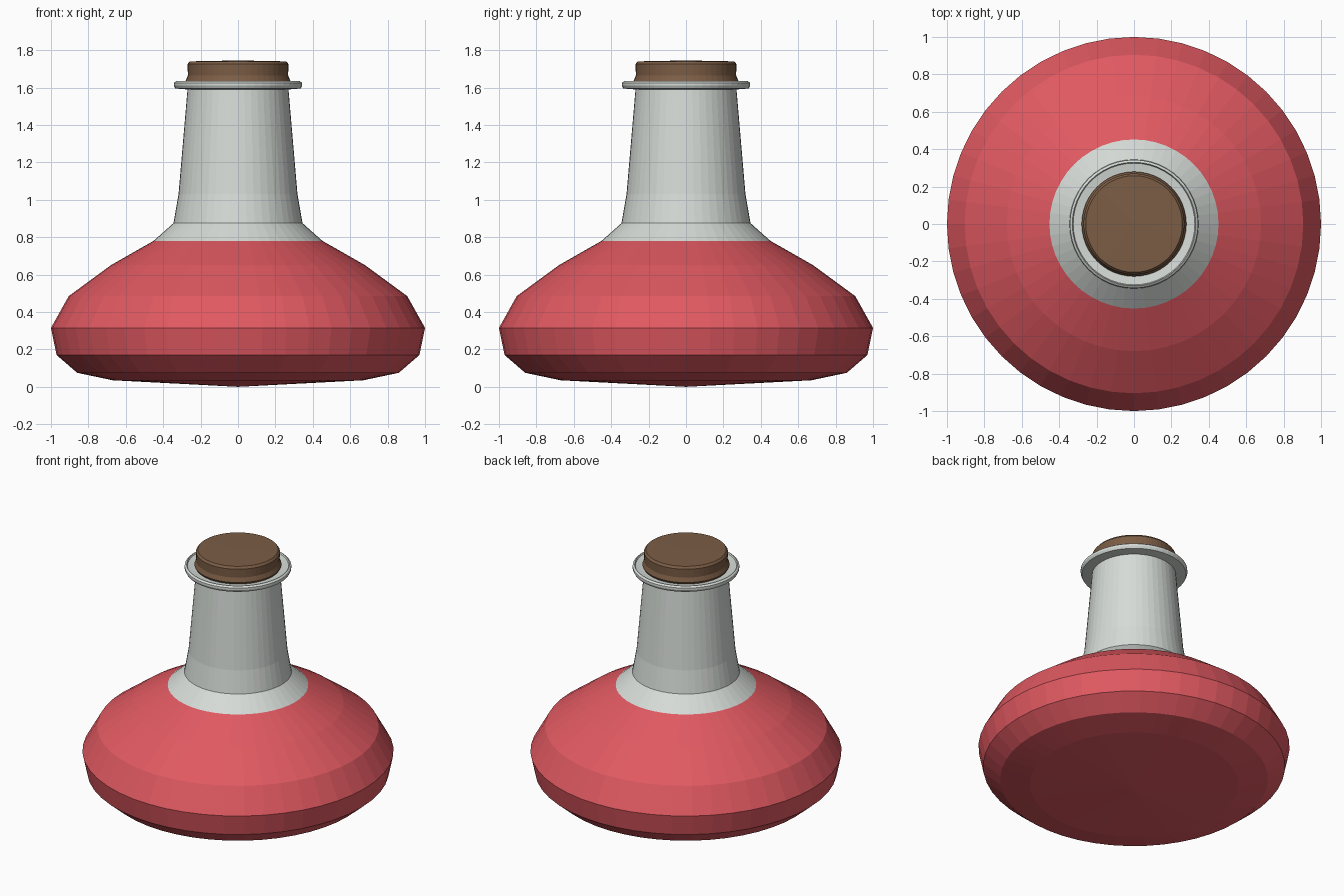
import bpy, bmesh
from math import cos, sin, tau

if "Cube" in bpy.data.objects:
    bpy.data.objects.remove(bpy.data.objects["Cube"])

SIDES = 48

def material(name, color):
    m = bpy.data.materials.new(name)
    m.diffuse_color = color
    m.use_nodes = True
    m.node_tree.nodes["Principled BSDF"].inputs["Base Color"].default_value = m.diffuse_color
    return m

def lathe(name, profile, mat=None):
    """Revolve (radius, z) points round z; radius 0 makes a pole."""
    bm = bmesh.new()
    rings = []
    for r, z in profile:
        n = 1 if r == 0 else SIDES
        rings.append([bm.verts.new((r * cos(tau * i / SIDES), r * sin(tau * i / SIDES), z))
                      for i in range(n)])
    for a, b in zip(rings, rings[1:]):
        for i in range(SIDES):
            j = (i + 1) % SIDES
            quad = [a[i % len(a)], a[j % len(a)], b[j % len(b)], b[i % len(b)]]
            bm.faces.new(list(dict.fromkeys(quad)))
    bmesh.ops.recalc_face_normals(bm, faces=bm.faces)
    mesh = bpy.data.meshes.new(name)
    bm.to_mesh(mesh)
    bm.free()
    ob = bpy.data.objects.new(name, mesh)
    bpy.context.collection.objects.link(ob)
    if mat:
        mesh.materials.append(mat)
    return ob

red = material("red_liquid", (0.75, 0.1, 0.12, 1))
brown = material("cork", (0.2, 0.11, 0.06, 1))
glass = material("pale_glass", (0.67, 0.71, 0.68, 1))

# Liquid-filled belly, closed at the liquid surface
lathe("liquid_belly", [(0, 0), (0.67, 0.035), (0.86, 0.075), (0.97, 0.17),
                       (1.0, 0.315), (0.905, 0.485), (0.68, 0.65),
                       (0.452, 0.78), (0, 0.78)], red)

# Glass shoulder, neck and flared lip
lathe("glass_neck", [(0.452, 0.78), (0.345, 0.875), (0.318, 1.03), (0.27, 1.59),
                     (0.335, 1.595), (0.343, 1.61), (0.343, 1.625), (0.33, 1.635),
                     (0.325, 1.625), (0.285, 1.62), (0.25, 1.62)], glass)

# Cork stopper
lathe("cork_stopper", [(0, 1.58), (0.25, 1.58), (0.28, 1.635), (0.268, 1.665),
                       (0.27, 1.725), (0.258, 1.74), (0, 1.745)], brown)
